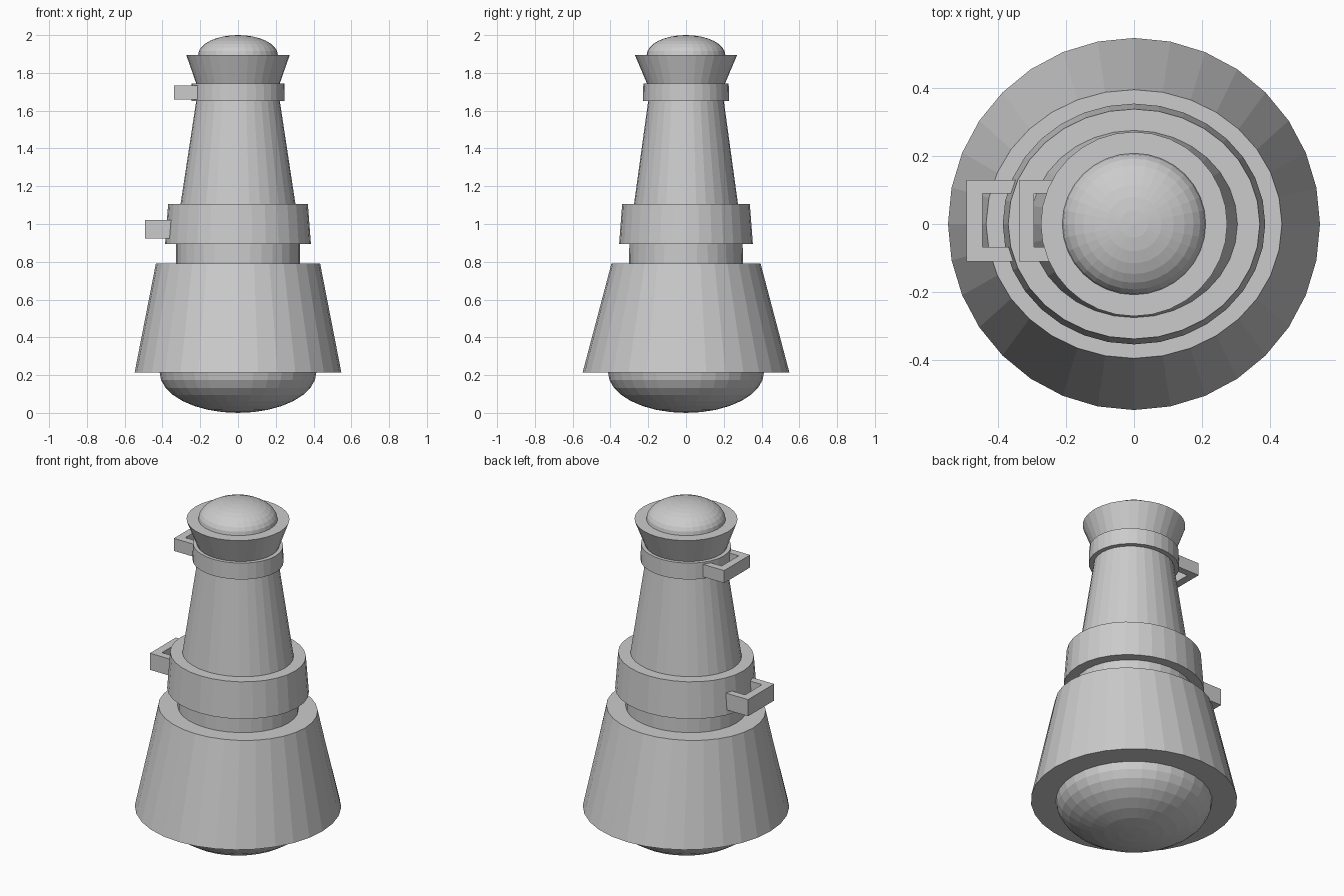
import bpy
import bmesh
import math

if "Cube" in bpy.data.objects:
    bpy.data.objects.remove(bpy.data.objects["Cube"])

SIDES = 32
grey = bpy.data.materials.new("light grey")
grey.diffuse_color = (0.6, 0.6, 0.6, 1)
grey.use_nodes = True
grey.node_tree.nodes["Principled BSDF"].inputs["Base Color"].default_value = grey.diffuse_color


def finish(name, bm):
    bmesh.ops.recalc_face_normals(bm, faces=bm.faces)
    mesh = bpy.data.meshes.new(name)
    bm.to_mesh(mesh)
    bm.free()
    mesh.materials.append(grey)
    obj = bpy.data.objects.new(name, mesh)
    bpy.context.collection.objects.link(obj)
    return obj


def frustum(name, z0, rx0, ry0, z1, rx1, ry1):
    """Closed oval drum with its own radii at the bottom and the top."""
    bm = bmesh.new()
    rings = []
    for z, rx, ry in ((z0, rx0, ry0), (z1, rx1, ry1)):
        rings.append([bm.verts.new((rx * math.cos(2 * math.pi * i / SIDES),
                                    ry * math.sin(2 * math.pi * i / SIDES), z))
                      for i in range(SIDES)])
    low, high = rings
    for i in range(SIDES):
        j = (i + 1) % SIDES
        bm.faces.new((low[i], low[j], high[j], high[i]))
    bm.faces.new(low[::-1])
    bm.faces.new(high)
    return finish(name, bm)


def dome(name, z, rx, ry, rz):
    """Flattened faceted ball, half sunk in the neighbouring part."""
    bm = bmesh.new()
    bmesh.ops.create_uvsphere(bm, u_segments=SIDES, v_segments=16, radius=1)
    for v in bm.verts:
        v.co = (v.co.x * rx, v.co.y * ry, v.co.z * rz + z)
    return finish(name, bm)


def bracket(name, x_out, x_in, x_end, z0, z1):
    """U-shaped loop on the left side, open towards the body."""
    outline = [(x_out, -0.11), (x_end, -0.11), (x_end, -0.067), (x_in, -0.067),
               (x_in, 0.09), (x_end, 0.09), (x_end, 0.13), (x_out, 0.13)]
    bm = bmesh.new()
    face = bm.faces.new([bm.verts.new((x, y, z0)) for x, y in outline])
    top = bmesh.ops.extrude_face_region(bm, geom=[face], use_keep_orig=True)
    for g in top["geom"]:
        if isinstance(g, bmesh.types.BMVert):
            g.co.z = z1
    return finish(name, bm)


# Body, from the bottom up
dome("front_lens", 0.215, 0.415, 0.413, 0.215)
frustum("head_cone", 0.215, 0.547, 0.547, 0.79, 0.435, 0.395)
frustum("neck", 0.78, 0.328, 0.302, 0.90, 0.328, 0.300)
frustum("collar", 0.895, 0.386, 0.354, 1.105, 0.370, 0.338)
frustum("barrel", 1.10, 0.305, 0.276, 1.66, 0.220, 0.199)
frustum("upper_ring", 1.65, 0.247, 0.228, 1.745, 0.245, 0.226)
frustum("eyepiece_flare", 1.74, 0.220, 0.205, 1.895, 0.274, 0.271)
dome("rear_lens", 1.895, 0.211, 0.208, 0.105)

# Strap loops on the left
bracket("lower_strap_loop", -0.493, -0.445, -0.34, 0.923, 1.02)
bracket("upper_strap_loop", -0.338, -0.294, -0.19, 1.66, 1.733)
